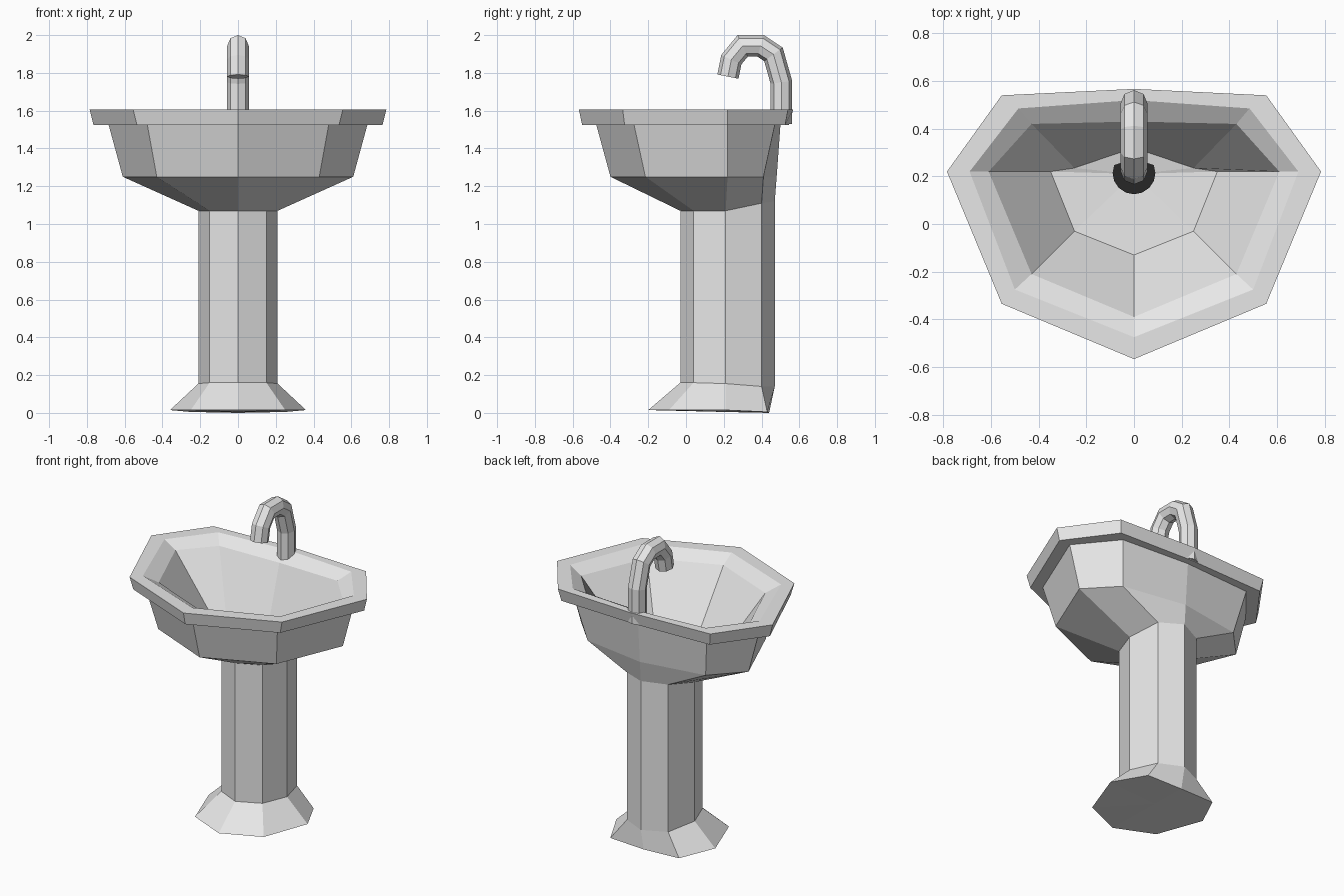
import bpy, bmesh, math
from mathutils import Vector

if "Cube" in bpy.data.objects:
    bpy.data.objects.remove(bpy.data.objects["Cube"])


def material(name, rgb):
    m = bpy.data.materials.new(name)
    m.diffuse_color = (*rgb, 1)
    m.use_nodes = True
    m.node_tree.nodes["Principled BSDF"].inputs["Base Color"].default_value = m.diffuse_color
    return m


ceramic = material("white ceramic", (0.8, 0.8, 0.8))
dark = material("dark drain", (0.02, 0.02, 0.02))


def ring(front, fr, right, br, back, z):
    """Mirrored eight-sided ring; z is one height or five (front to back)."""
    zs = z if isinstance(z, tuple) else (z,) * 5
    half = [(0, front), fr, right, br, (0, back)]
    pts = [Vector((p[0], p[1], h)) for p, h in zip(half, zs)]
    return pts + [Vector((-p.x, p.y, p.z)) for p in pts[3:0:-1]]


def loft(name, rings, mat, start=None, end=None):
    """Skin a stack of rings, closing either end with a fan to a point."""
    bm = bmesh.new()
    loops = [[bm.verts.new(p) for p in r] for r in rings]
    n = len(loops[0])
    for a, b in zip(loops, loops[1:]):
        for i in range(n):
            j = (i + 1) % n
            bm.faces.new((a[i], a[j], b[j], b[i]))
    for tip, loop, flip in ((start, loops[0], True), (end, loops[-1], False)):
        if tip is not None:
            c = bm.verts.new(tip)
            for i in range(n):
                f = (loop[i], loop[(i + 1) % n], c)
                bm.faces.new(f[::-1] if flip else f)
    me = bpy.data.meshes.new(name)
    bm.to_mesh(me)
    bm.free()
    me.materials.append(mat)
    ob = bpy.data.objects.new(name, me)
    bpy.context.collection.objects.link(ob)
    return ob


# Pedestal column with flared foot
column = (-0.03, (0.15, 0.04), (0.21, 0.21), (0.15, 0.40), 0.47)
column_top = ring(*column, (1.07, 1.07, 1.07, 1.11, 1.12))
loft("pedestal", [
    ring(-0.20, (0.25, -0.09), (0.36, 0.21), (0.25, 0.43), 0.44,
         (0.015, 0.015, 0.015, 0.005, 0.0)),
    ring(*column, (0.16, 0.16, 0.155, 0.14, 0.14)),
    column_top,
], ceramic, start=(0, 0.2, 0.005))

# Basin: underside, wall, overhanging rim, then the bowl inside
loft("basin", [
    column_top,
    ring(-0.40, (0.43, -0.215), (0.61, 0.22), (0.43, 0.41), 0.48, 1.25),
    ring(-0.475, (0.48, -0.275), (0.685, 0.22), (0.48, 0.47), 0.50, 1.525),
    ring(-0.55, (0.535, -0.325), (0.765, 0.22), (0.54, 0.525), 0.545, 1.525),
    ring(-0.567, (0.555, -0.335), (0.785, 0.22), (0.555, 0.54), 0.567, 1.605),
    ring(-0.475, (0.50, -0.275), (0.69, 0.22), (0.485, 0.485), 0.52, 1.605),
    ring(-0.39, (0.43, -0.21), (0.61, 0.22), (0.43, 0.42), 0.43, 1.555),
    ring(-0.13, (0.25, -0.03), (0.35, 0.22), (0.25, 0.235), 0.32, 1.20),
], ceramic, end=(0, 0.21, 1.18))

# Drain disc in the bowl floor
drain = [Vector((0.09 * math.cos(k * math.pi / 8),
                 0.215 + 0.09 * math.sin(k * math.pi / 8), 1.192)) for k in range(16)]
loft("drain", [drain], dark, end=(0, 0.215, 1.192))

# Faucet: eight-sided tube swept along a hooked path in the y-z plane
path = [Vector((0, y, z)) for y, z in (
    (0.505, 1.53), (0.505, 1.75), (0.463, 1.898), (0.395, 1.943),
    (0.30, 1.943), (0.24, 1.87), (0.222, 1.78))]
side = Vector((1, 0, 0))
tube = []
for i, p in enumerate(path):
    before = (p - path[i - 1]).normalized() if i else Vector((0, 0, 1))
    after = (path[i + 1] - p).normalized() if i < len(path) - 1 else before
    out = (before + after).normalized().cross(side)
    r = 0.057
    stretch = 1 / max(0.6, math.cos(before.angle(after) / 2))
    tube.append([p + side * r * math.cos(k * math.pi / 4)
                 - out * r * stretch * math.sin(k * math.pi / 4) for k in range(8)])
loft("faucet", tube, ceramic, start=path[0], end=path[-1])

# Consistent outward normals on the closed tube
me = bpy.data.objects["faucet"].data
bm = bmesh.new()
bm.from_mesh(me)
bmesh.ops.recalc_face_normals(bm, faces=bm.faces)
bm.to_mesh(me)
bm.free()
